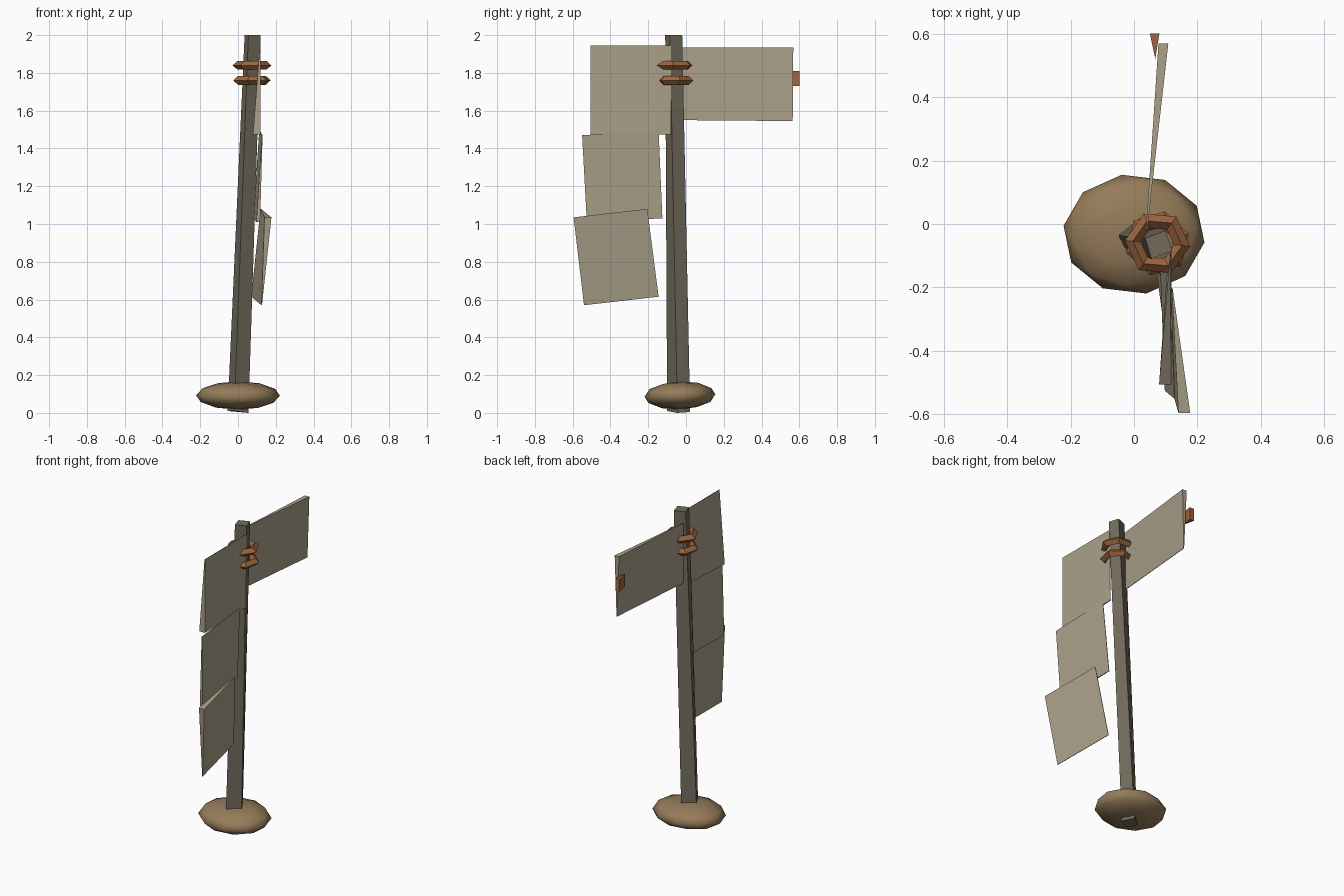
import bpy, bmesh
from math import radians
from mathutils import Vector, Matrix

cube = bpy.data.objects.get("Cube")
if cube:
    bpy.data.objects.remove(cube, do_unlink=True)


def material(name, rgb):
    mat = bpy.data.materials.new(name)
    mat.use_nodes = True
    mat.diffuse_color = (*rgb, 1)
    mat.node_tree.nodes["Principled BSDF"].inputs["Base Color"].default_value = (*rgb, 1)
    return mat


WOOD = material("grey_wood", (0.17, 0.147, 0.108))
CLOTH = material("pale_cloth", (0.40, 0.355, 0.25))
EARTH = material("brown_earth", (0.30, 0.20, 0.10))
ROPE = material("orange_rope", (0.34, 0.13, 0.05))


def finish(name, bm, mat, smooth=False):
    bmesh.ops.recalc_face_normals(bm, faces=bm.faces)
    mesh = bpy.data.meshes.new(name)
    bm.to_mesh(mesh)
    bm.free()
    mesh.materials.append(mat)
    for poly in mesh.polygons:
        poly.use_smooth = smooth
    obj = bpy.data.objects.new(name, mesh)
    bpy.context.scene.collection.objects.link(obj)
    return obj


def loft(name, loops, mat, closed=False):
    """Skin matching point loops; cap the ends unless closed into a ring."""
    bm = bmesh.new()
    rows = [[bm.verts.new(p) for p in loop] for loop in loops]
    n = len(rows[0])
    pairs = list(zip(rows, rows[1:]))
    if closed:
        pairs.append((rows[-1], rows[0]))
    else:
        bm.faces.new(rows[0])
        bm.faces.new(rows[-1])
    for a, b in pairs:
        for i in range(n):
            j = (i + 1) % n
            bm.faces.new((a[i], a[j], b[j], b[i]))
    return finish(name, bm, mat)


# Leaning, slightly twisted and tapered pole
bottom = [(-0.055, -0.035, 0.01), (-0.02, -0.1, 0.01), (0.055, -0.045, 0), (0.015, 0.022, 0.005)]
top = [(0.035, -0.045, 2), (0.055, -0.11, 2), (0.12, -0.085, 2), (0.1, -0.02, 2)]
loft("pole", [bottom, top], WOOD)

# Flattened mound at the foot
bm = bmesh.new()
bmesh.ops.create_icosphere(bm, subdivisions=2, radius=1)
bmesh.ops.transform(bm, verts=bm.verts, matrix=Matrix.Translation((0, -0.032, 0.092))
                    @ Matrix.Rotation(radians(2), 4, 'X')
                    @ Matrix.Diagonal((0.224, 0.19, 0.075, 1))
                    @ Matrix.Rotation(radians(10), 4, 'Z'))
finish("base_mound", bm, EARTH, smooth=True)


# Rope rings: six-sided hoops with a diamond section
def rope_ring(name, z, turn):
    loops = []
    for k in range(6):
        spin = Matrix.Rotation(radians(turn + 60 * k), 3, 'Z')
        centre = Vector((0.074, -0.061, z))
        loops.append([centre + spin @ Vector((0.078 + dx, 0, dz))
                      for dx, dz in ((0.025, 0), (0, 0.023), (-0.025, 0), (0, -0.023))])
    loft(name, loops, ROPE, closed=True)


rope_ring("upper_rope_ring", 1.84, -5)
rope_ring("lower_rope_ring", 1.76, 17)


# Thin panels, each thickened toward one outer corner
def panel(name, corners, thick_corner, thickness):
    side = [Vector(c) for c in corners]
    other = [p - Vector((0.003, 0, 0)) for p in side]
    other[thick_corner].x = side[thick_corner].x - thickness
    loft(name, [side, other], CLOTH)


# Corner order: inner top, outer top, outer bottom, inner bottom
panel("back_flag", [(0.04, -0.03, 1.935), (0.108, 0.568, 1.935),
                    (0.097, 0.565, 1.545), (0.04, -0.03, 1.55)], 1, 0.031)
panel("front_top_flag", [(0.118, -0.08, 1.945), (0.119, -0.505, 1.945),
                         (0.119, -0.505, 1.475), (0.112, -0.08, 1.475)], 2, 0.04)
panel("front_middle_flag", [(0.115, -0.145, 1.495), (0.13, -0.55, 1.47),
                            (0.117, -0.525, 1.01), (0.085, -0.125, 1.03)], 2, 0.02)
panel("front_bottom_flag", [(0.122, -0.205, 1.08), (0.177, -0.595, 1.035),
                            (0.127, -0.54, 0.57), (0.073, -0.145, 0.615)], 1, 0.037)

# Small rope wedge at the end of the back flag
wedge = [(0.05, 0.6), (0.08, 0.6), (0.067, 0.52)]
loft("flag_end_knot", [[(x, y, z) for x, y in wedge] for z in (1.73, 1.81)], ROPE)
